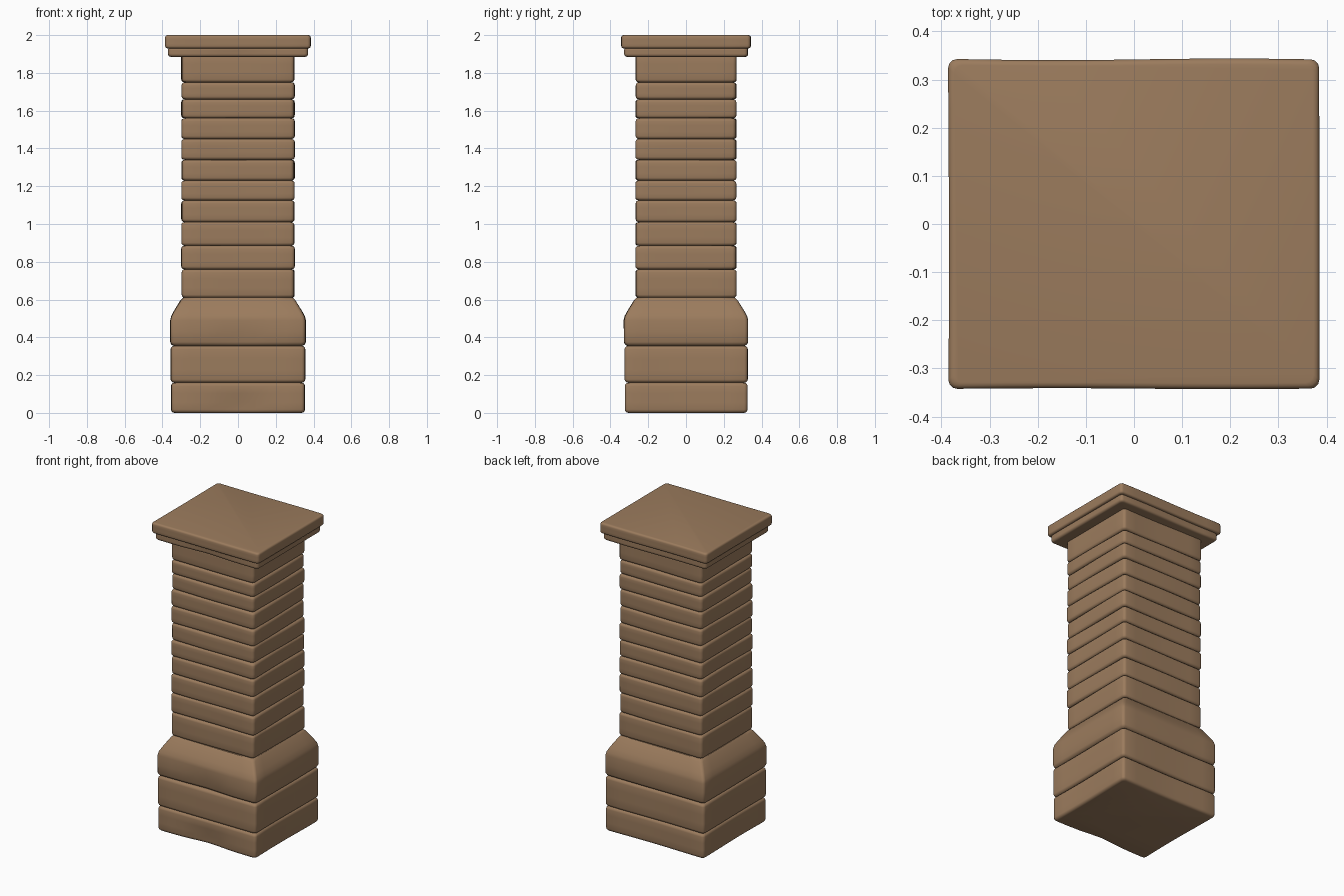
import bpy, bmesh, math, random

old = bpy.data.objects.get("Cube")
if old:
    bpy.data.objects.remove(old, do_unlink=True)

rng = random.Random(4)
stone = bpy.data.materials.new("warm brown stone")
stone.use_nodes = True
COLOUR = (0.33, 0.2, 0.11, 1)
stone.diffuse_color = COLOUR
stone.node_tree.nodes["Principled BSDF"].inputs["Base Color"].default_value = COLOUR


def outline(hx, hy, r, steps=8):
    """Rounded rectangle with subdivided straight sides."""
    corners = []
    for k, (sx, sy) in enumerate([(1, 1), (-1, 1), (-1, -1), (1, -1)]):
        for j in range(4):
            a = math.pi / 2 * (k + j / 3)
            corners.append((sx * (hx - r) + r * math.cos(a),
                            sy * (hy - r) + r * math.sin(a)))
    pts = []
    for i, p in enumerate(corners):
        q = corners[(i + 1) % len(corners)]
        n = steps if i % 4 == 3 else 1
        pts += [(p[0] + (q[0] - p[0]) * t / n, p[1] + (q[1] - p[1]) * t / n)
                for t in range(n)]
    return pts


def block(name, profile, hx, hy, wobble=0.004, dent=0.0, dent_z=0.0):
    """Loft a worn stone block; profile holds (inset, z) pairs from the bottom up."""
    phases = [rng.uniform(0, 6.28) for _ in range(2)]
    bm = bmesh.new()
    rings = []
    for inset, z in profile:
        ring = []
        for x, y in outline(hx - inset, hy - inset, 0.018):
            wave = wobble * math.sin(9 * x + phases[0]) * math.cos(8 * y + phases[1])
            scale = 1 + wave / hx
            # worn hollow in the middle of the front
            hollow = dent * math.exp(-(x / 0.12) ** 2 - ((z - dent_z) / 0.06) ** 2)
            ring.append(bm.verts.new((x * scale, y * scale + (hollow if y < -hy * 0.8 else 0), z)))
        rings.append(ring)
    count = len(rings[0])
    for low, high in zip(rings, rings[1:]):
        for i in range(count):
            j = (i + 1) % count
            bm.faces.new((low[i], low[j], high[j], high[i]))
    bm.faces.new(rings[0][::-1])
    bm.faces.new(rings[-1])
    mesh = bpy.data.meshes.new(name)
    bm.to_mesh(mesh)
    bm.free()
    mesh.materials.append(stone)
    ob = bpy.data.objects.new(name, mesh)
    bpy.context.collection.objects.link(ob)
    bpy.context.view_layer.objects.active = ob
    ob.select_set(True)
    bpy.ops.object.shade_smooth_by_angle(angle=math.radians(40))
    ob.select_set(False)


def rounded(z0, z1, r, lip=0.0):
    """Profile of a course with rounded upper and lower edges."""
    arc = [(r * (1 - math.sin(a)), r * (1 - math.cos(a)))
           for a in (0, math.pi / 6, math.pi / 3, math.pi / 2)]
    body = [(0, z0 + (z1 - z0) * t) for t in (0.35, 0.65)]
    return ([(i, z0 + h) for i, h in arc] + body
            + [(i + lip, z1 - h) for i, h in reversed(arc)])


# Base courses
block("base_lower_course", rounded(0.0, 0.16, 0.018), 0.352, 0.323, 0.003, 0.02, 0.03)
block("base_upper_course", rounded(0.16, 0.355, 0.018), 0.355, 0.325, 0.003)

# Shouldered block narrowing to the shaft
block("base_shoulder",
      [(0.018, 0.355), (0.006, 0.362), (0, 0.375), (0, 0.43), (0, 0.49), (0.005, 0.512),
       (0.02, 0.54), (0.055, 0.597), (0.068, 0.61)],
      0.358, 0.328, 0.003, 0.015, 0.39)

# Shaft courses
LEVELS = [0.61, 0.76, 0.885, 1.01, 1.125, 1.23, 1.34, 1.45, 1.56, 1.66, 1.75, 1.9]
for n, (low, high) in enumerate(zip(LEVELS, LEVELS[1:])):
    block(f"shaft_course_{n + 1}", rounded(low, high, 0.016), 0.298, 0.266, 0.003)

# Cap slabs
block("cap_lower_slab", rounded(1.885, 1.937, 0.014), 0.37, 0.327, 0.003, 0.012, 1.89)
block("cap_upper_slab", rounded(1.93, 2.0, 0.012), 0.385, 0.342, 0.002)
